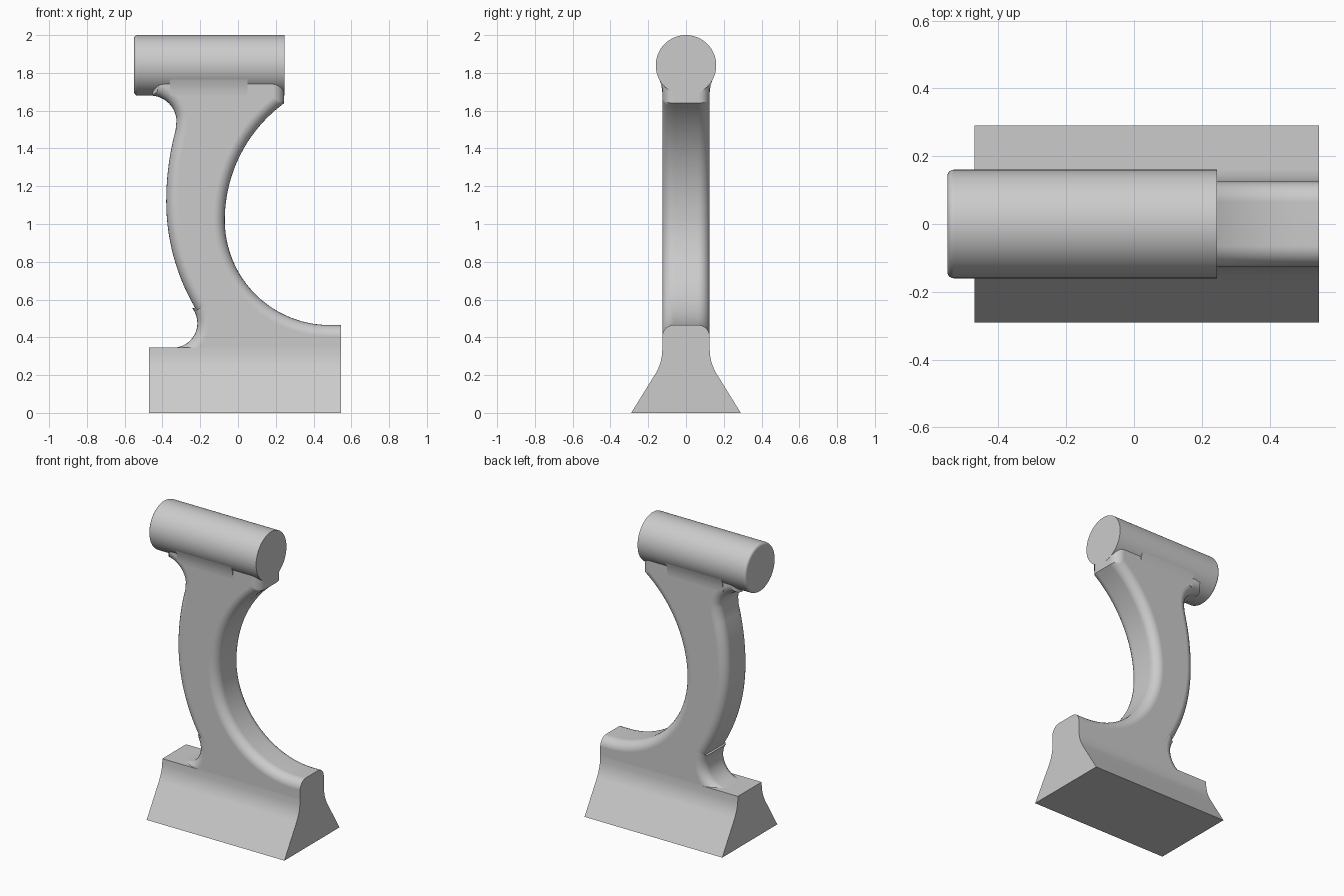
import bpy, bmesh
from math import sin, cos, radians, pi

cube = bpy.data.objects.get("Cube")
if cube:
    bpy.data.objects.remove(cube, do_unlink=True)

grey = bpy.data.materials.new("plain grey")
grey.use_nodes = True
COLOUR = (0.6, 0.6, 0.6, 1)
grey.diffuse_color = COLOUR
grey.node_tree.nodes["Principled BSDF"].inputs["Base Color"].default_value = COLOUR


def arc(cx, cz, rx, rz, start, end, n):
    """Points along an elliptical arc, angles in degrees."""
    steps = [radians(start + (end - start) * i / n) for i in range(n + 1)]
    return [(cx + rx * cos(a), cz + rz * sin(a)) for a in steps]


def prism(name, points, place, low, high, rounded=None, radius=0.0):
    """Extrude a closed profile; place(u, v, depth) gives the 3D position.
    Edges for which rounded(edge) is true get a round of the given radius."""
    bm = bmesh.new()
    ends = [[bm.verts.new(place(u, v, d)) for u, v in points] for d in (low, high)]
    bm.faces.new(ends[0])
    bm.faces.new(ends[1])
    n = len(points)
    for i in range(n):
        j = (i + 1) % n
        bm.faces.new((ends[0][i], ends[0][j], ends[1][j], ends[1][i]))
    bmesh.ops.recalc_face_normals(bm, faces=bm.faces)
    if rounded:
        bmesh.ops.bevel(bm, geom=[e for e in bm.edges if rounded(e)], offset=radius,
                        offset_type='OFFSET', segments=6, profile=0.5,
                        affect='EDGES', clamp_overlap=False)
        bmesh.ops.recalc_face_normals(bm, faces=bm.faces)
    mesh = bpy.data.meshes.new(name)
    bm.to_mesh(mesh)
    bm.free()
    mesh.materials.append(grey)
    obj = bpy.data.objects.new(name, mesh)
    bpy.context.collection.objects.link(obj)
    bpy.ops.object.select_all(action='DESELECT')
    obj.select_set(True)
    bpy.context.view_layer.objects.active = obj
    bpy.ops.object.shade_smooth_by_angle(angle=radians(35))
    weighted = obj.modifiers.new("even shading", 'WEIGHTED_NORMAL')
    weighted.keep_sharp = True
    return obj


def along_x(u, v, d):
    return (d, u, v)


def along_y(u, v, d):
    return (u, d, v)


def mirrored(side):
    """Close a right-hand outline with its mirror image."""
    return side + [(-u, v) for u, v in reversed(side)]


RIGHT, TOP_END, HALF = 0.545, 0.245, 0.125

# Foot: flared sides that curve up into a narrow flat top
foot = [(0.29, 0), (0.16, 0.21), (0.145, 0.24), (0.134, 0.27), (0.127, 0.305),
        (HALF, 0.345)]
prism("foot", mirrored(foot), along_x, -0.47, RIGHT)

# Curved web: back edge with its two fillets, then the large front hollow
back_edge = (arc(-0.345, 0.475, 0.13, 0.13, -90, 38, 14)
             + arc(0.70, 1.12, 1.08, 1.10, 211, 180, 14)
             + arc(0.70, 1.12, 1.08, 1.26, 178, 162.5, 8)
             + arc(-0.465, 1.54, 0.14, 0.14, 5, 85, 10))
front_edge = (arc(0.698, 1.02, 0.768, 0.768, 126.2, 180, 24)
              + arc(0.485, 1.02, 0.555, 0.555, 182, 270, 30))
web = ([(-0.345, 0.2)] + back_edge + [(-0.453, 1.8), (TOP_END, 1.8)]
       + front_edge + [(RIGHT, 0.465), (RIGHT, 0.2)])


def web_rounds(edge):
    a, b = (v.co for v in edge.verts)
    on_side = abs(a.y - b.y) < 1e-5
    vertical_end = abs(a.x - b.x) < 1e-5 and a.x > 0.2
    inside = max(a.z, b.z) < 0.21 or min(a.z, b.z) > 1.79
    return on_side and not vertical_end and not inside


prism("curved_web", web, along_y, -HALF, HALF, web_rounds, 0.06)

# Top bar: cylinder with a softened rim on one end
bar = arc(0, 1.84, 0.16, 0.16, 0, 360, 64)[:-1]
prism("top_bar", bar, along_x, -0.55, TOP_END,
      lambda e: all(v.co.x < -0.5 for v in e.verts), 0.018)

# Blend between the web and the bar
neck = [(HALF, 1.68), (0.126, 1.705), (0.132, 1.74), (0.144, 1.772), (0.12, 1.8)]
prism("neck_blend", mirrored(neck), along_x, -0.36, 0.05)
